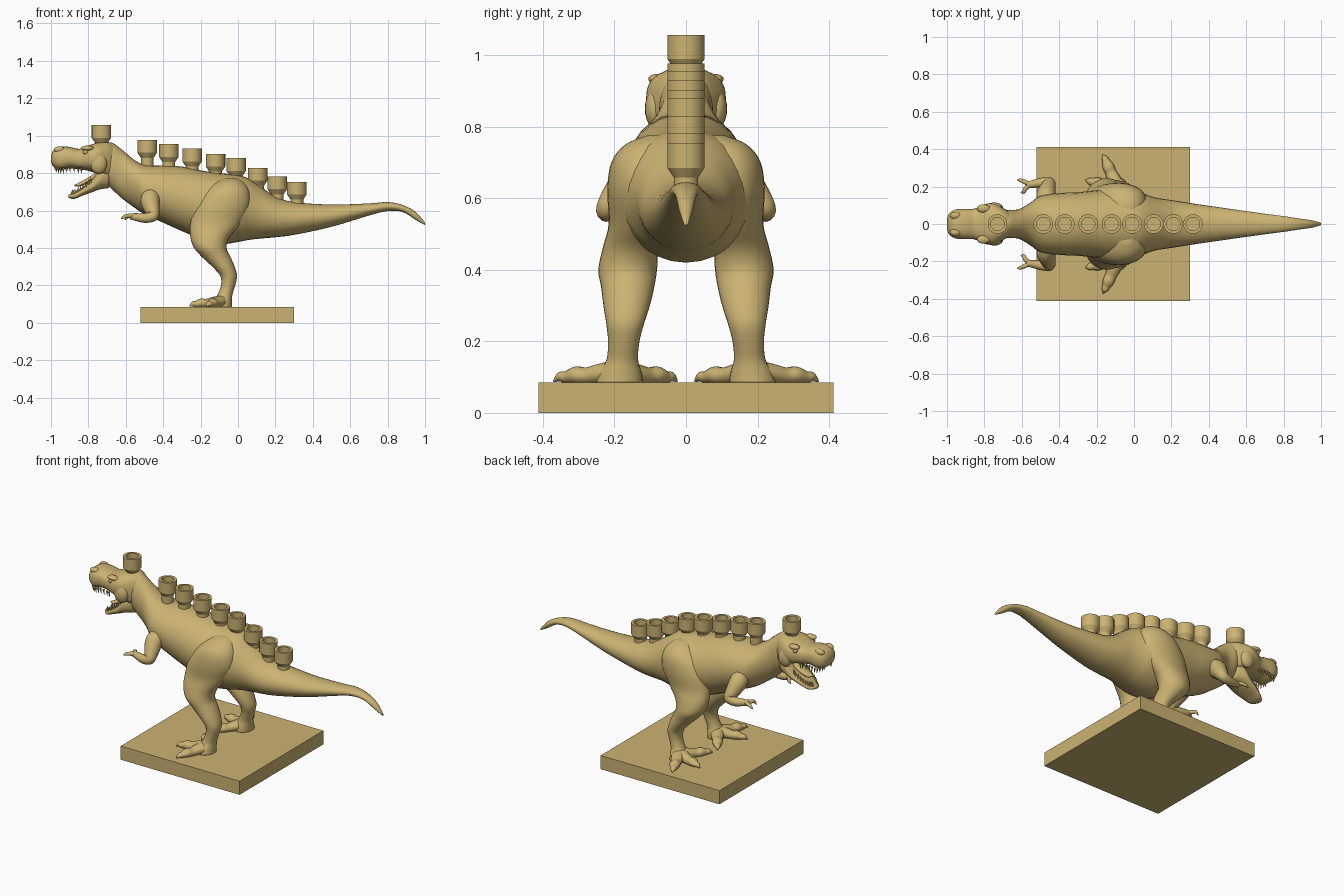
import bpy, bmesh, math
from mathutils import Vector

if "Cube" in bpy.data.objects:
    bpy.data.objects.remove(bpy.data.objects["Cube"])

tan = bpy.data.materials.new("tan")
tan.diffuse_color = (0.6, 0.45, 0.17, 1)
tan.use_nodes = True
tan.node_tree.nodes["Principled BSDF"].inputs["Base Color"].default_value = tan.diffuse_color


def finish(name, bm, angle=None):
    bmesh.ops.recalc_face_normals(bm, faces=bm.faces)
    mesh = bpy.data.meshes.new(name)
    bm.to_mesh(mesh)
    bm.free()
    mesh.materials.append(tan)
    ob = bpy.data.objects.new(name, mesh)
    bpy.context.collection.objects.link(ob)
    for p in mesh.polygons:
        p.use_smooth = True
    if angle:
        bpy.ops.object.select_all(action='DESELECT')
        ob.select_set(True)
        bpy.context.view_layer.objects.active = ob
        bpy.ops.object.shade_smooth_by_angle(angle=math.radians(angle))
    return ob


def smooth_rows(rows, steps=4):
    """Catmull-Rom interpolation through rows of numbers."""
    out = []
    for i in range(len(rows) - 1):
        a, b, c, d = (rows[max(0, min(len(rows) - 1, i + k))] for k in (-1, 0, 1, 2))
        for k in range(steps):
            t = k / steps
            out.append([q + 0.5 * t * (r - p + t * (2 * p - 5 * q + 4 * r - s + t * (3 * (q - r) + s - p)))
                        for p, q, r, s in zip(a, b, c, d)])
    return out + [list(rows[-1])]


def skin(name, rings, power=2.0, seg=28):
    """Surface over rings given as (centre, u, v) superellipses."""
    bm = bmesh.new()
    loops = []
    for c, u, v in rings:
        loop = []
        for i in range(seg):
            a = 2 * math.pi * i / seg
            ca, sa = math.cos(a), math.sin(a)
            loop.append(bm.verts.new(c + u * math.copysign(abs(ca) ** (2 / power), ca)
                                     + v * math.copysign(abs(sa) ** (2 / power), sa)))
        loops.append(loop)
    for prev, loop in zip(loops, loops[1:]):
        for i in range(seg):
            j = (i + 1) % seg
            bm.faces.new((prev[i], prev[j], loop[j], loop[i]))
    bm.faces.new(loops[0])
    bm.faces.new(loops[-1])
    return finish(name, bm)


def profile_x(name, rows, power=2.0):
    """Rows of x, top z, bottom z, half width."""
    skin(name, [(Vector((x, 0, (t + b) / 2)), Vector((0, max(w, .003), 0)),
                 Vector((0, 0, max((t - b) / 2, .003)))) for x, t, b, w in smooth_rows(rows)], power)


def tube(name, pts, flat=1.0, seg=14):
    """Rows of x, y, z, radius along a path."""
    rows = smooth_rows(pts)
    cs = [Vector(r[:3]) for r in rows]
    u = None
    rings = []
    for i, c in enumerate(cs):
        t = (cs[min(i + 1, len(cs) - 1)] - cs[max(i - 1, 0)]).normalized()
        u = t.cross(Vector((0, 0, 1))) if u is None else u - t * t.dot(u)
        u.normalize()
        r = max(rows[i][3], .002)
        rings.append((c, u * r, t.cross(u) * r * flat))
    skin(name, rings, seg=seg)


def ball(name, centre, size):
    bm = bmesh.new()
    bmesh.ops.create_uvsphere(bm, u_segments=20, v_segments=12, radius=1)
    for v in bm.verts:
        v.co = Vector(centre) + Vector([a * b for a, b in zip(v.co, size)])
    finish(name, bm)


def lathe(name, x, z, profile, seg=40):
    bm = bmesh.new()
    vs = [bm.verts.new((x + r, 0, z + h)) for r, h in profile]
    es = [bm.edges.new(p) for p in zip(vs, vs[1:])]
    bmesh.ops.spin(bm, geom=vs + es, cent=(x, 0, 0), axis=(0, 0, 1), angle=2 * math.pi, steps=seg)
    bmesh.ops.remove_doubles(bm, verts=bm.verts, dist=1e-5)
    finish(name, bm, 30)


def teeth(name, rows, height):
    """Cones along both sides of a jaw; rows of x, half width, z."""
    bm = bmesh.new()
    for x, y, z in smooth_rows(rows, 3):
        for s in (1, -1):
            base = [bm.verts.new((x + .007 * math.cos(a), s * y + .007 * math.sin(a), z))
                    for a in [i * math.pi / 3 for i in range(6)]]
            tip = bm.verts.new((x + .004, s * y, z + height))
            bm.faces.new(base)
            for i in range(6):
                bm.faces.new((base[i], base[(i + 1) % 6], tip))
    finish(name, bm, 40)


# Base plate
bm = bmesh.new()
bmesh.ops.create_cube(bm, size=1)
for v in bm.verts:
    v.co = Vector((-.11 + v.co.x * .82, v.co.y * .826, .0425 + v.co.z * .085))
finish("base_plate", bm, 30)

# Neck, torso and tail
profile_x("body", [
    (-.74, .95, .78, .055), (-.68, .965, .72, .075), (-.62, .925, .665, .078), (-.56, .875, .62, .11),
    (-.50, .845, .58, .15), (-.40, .84, .535, .165), (-.30, .835, .49, .17), (-.2, .815, .45, .18),
    (-.1, .80, .42, .19), (0, .79, .432, .185), (.06, .77, .443, .16), (.12, .73, .45, .14),
    (.2, .675, .457, .128), (.3, .645, .47, .112), (.5, .632, .513, .083), (.7, .638, .573, .055),
    (.8, .645, .597, .042), (.88, .63, .592, .03), (.95, .593, .55, .02), (1, .535, .522, .006)])

# Head and jaw
profile_x("upper_head", [
    (-1, .895, .86, .03), (-.985, .925, .832, .06), (-.95, .942, .815, .078), (-.9, .94, .825, .08),
    (-.85, .93, .82, .083), (-.8, .948, .812, .105), (-.75, .963, .795, .11),
    (-.69, .965, .77, .08), (-.65, .94, .77, .05)], 2.5)
profile_x("lower_jaw", [
    (-.69, .85, .72, .06), (-.74, .82, .713, .08), (-.78, .765, .698, .075), (-.83, .725, .68, .064),
    (-.875, .695, .662, .048), (-.905, .685, .668, .02)], 2.4)
tube("tongue", [(-.74, 0, .80, .03), (-.80, 0, .762, .034), (-.85, 0, .738, .026), (-.875, 0, .735, .006)], .4)
teeth("upper_teeth", [(-.98, .035, .842), (-.95, .062, .828), (-.9, .068, .835), (-.84, .07, .83)], -.035)
teeth("lower_teeth", [(-.89, .02, .682), (-.87, .038, .688), (-.83, .052, .715), (-.79, .06, .748)], .032)

# Paired parts
for side, s in (("left", -1), ("right", 1)):
    ball(side + "_eye", (-.815, s * .088, .912), (.014, .012, .013))
    ball(side + "_brow", (-.805, s * .083, .933), (.035, .022, .014))
    ball(side + "_cheek", (-.745, s * .085, .85), (.045, .03, .055))
    ball(side + "_nostril_ridge", (-.955, s * .045, .925), (.03, .02, .018))

    # Thigh, knee, shin and ankle: z, x, y, radius x, radius y
    leg = smooth_rows([
        (.775, -.04, .08, .03, .03), (.75, -.045, .10, .075, .07), (.70, -.06, .122, .12, .087),
        (.62, -.085, .13, .148, .09), (.53, -.12, .14, .135, .076), (.46, -.15, .155, .105, .078),
        (.40, -.148, .163, .087, .082), (.35, -.115, .163, .076, .074), (.30, -.078, .166, .06, .065),
        (.25, -.05, .17, .045, .053), (.20, -.053, .174, .038, .044), (.15, -.07, .178, .04, .044),
        (.115, -.083, .183, .05, .058), (.085, -.088, .186, .055, .065)])
    skin(side + "_leg", [(Vector((x, s * y, z)), Vector((rx, 0, 0)), Vector((0, s * ry, 0)))
                         for z, x, y, rx, ry in leg])

    # Toes with claws: fraction along the toe, z, radius
    toe = [(0, .115, .045), (.3, .108, .036), (.5, .103, .03), (.65, .105, .031),
           (.8, .1, .022), (.9, .1, .017), (1, .088, .003)]
    x0, y0 = -.085, .187
    for n, x1, y1 in (("outer", -.165, .37), ("middle", -.258, .235), ("inner", -.2, .025)):
        tube(f"{side}_{n}_toe", [(x0 + (x1 - x0) * f, s * (y0 + (y1 - y0) * f), z, r)
                                 for f, z, r in toe], .8)

    # Arm and fingers
    tube(side + "_arm", [(-.46, s * .11, .68, .05), (-.47, s * .155, .65, .052), (-.458, s * .2, .60, .04),
                         (-.455, s * .222, .57, .03), (-.50, s * .22, .56, .026),
                         (-.55, s * .212, .566, .02), (-.575, s * .21, .568, .016)])
    for n, x, y, z in (("outer", -.625, .235, .555), ("inner", -.605, .17, .55)):
        tube(f"{side}_{n}_finger", [(-.555, s * .21, .568, .014), (-.58, s * (.21 + y) / 2, .572, .012),
                                    (x + .015, s * y, .566, .009), (x, s * y, z, .002)], seg=10)

# Candle cups along the back: x and rim height
cup = [(0, -.06), (.036, -.06), (.036, 0), (.052, 0), (.052, -.068), (.034, -.095), (.034, -.14), (0, -.14)]
for i, (x, z) in enumerate([(-.73, 1.057), (-.485, .977), (-.37, .955), (-.245, .931), (-.12, .903),
                            (-.01, .88), (.105, .828), (.21, .782), (.315, .753)]):
    lathe(f"candle_cup_{i + 1}", x, z, cup)
